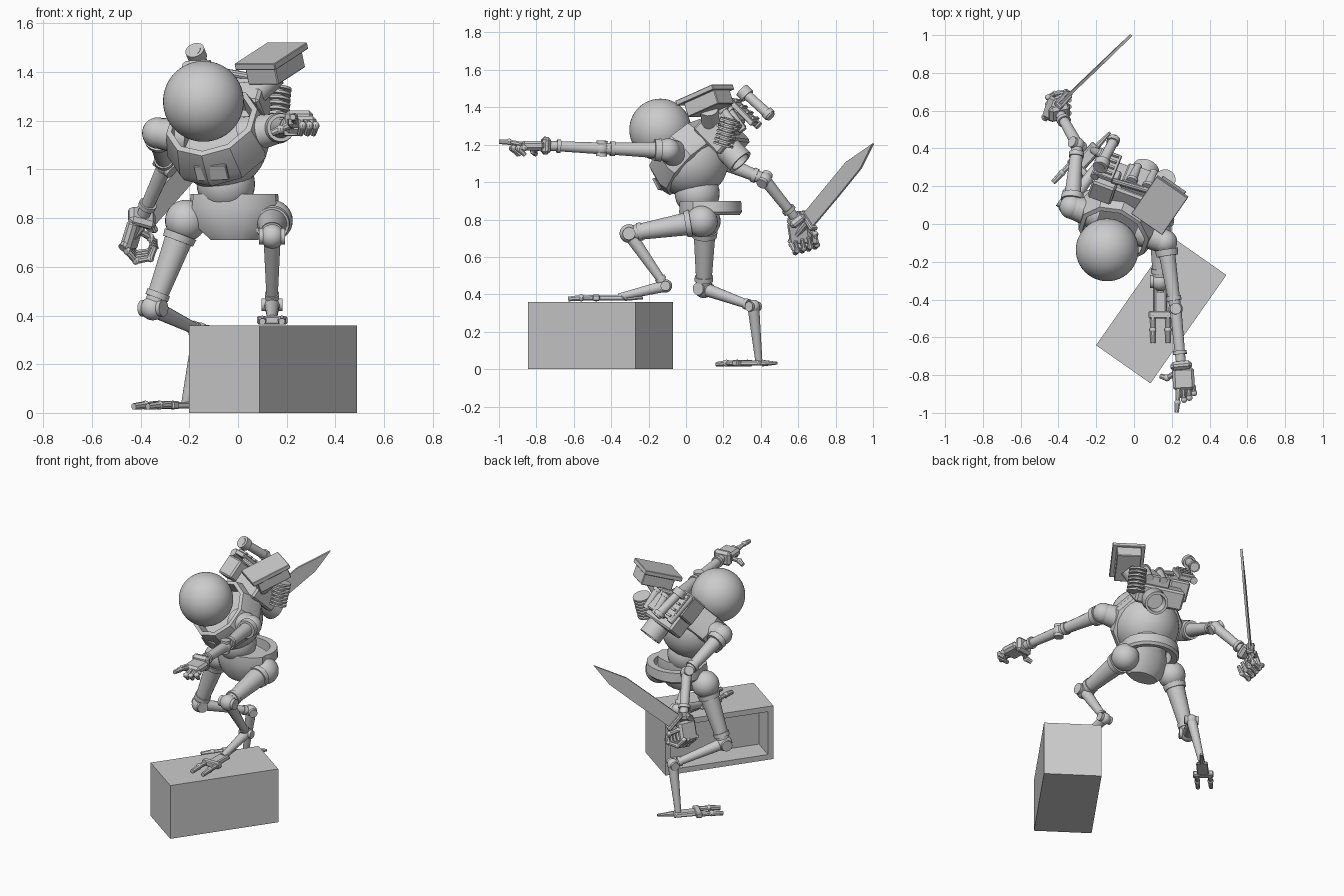
import bpy, bmesh
from math import sin, cos, pi, radians
from mathutils import Vector as V, Matrix

if "Cube" in bpy.data.objects:
    bpy.data.objects.remove(bpy.data.objects["Cube"])

def emit(name, bm, smooth=True):
    bmesh.ops.recalc_face_normals(bm, faces=bm.faces)
    for f in bm.faces:
        f.smooth = smooth
    for e in bm.edges:
        e.smooth = e.calc_face_angle(0) < radians(32)
    me = bpy.data.meshes.new(name)
    bm.to_mesh(me)
    bm.free()
    ob = bpy.data.objects.new(name, me)
    bpy.context.collection.objects.link(ob)
    return ob

def frame(o, x, y, z):
    m = Matrix((V(x).normalized(), V(y).normalized(), V(z).normalized())).transposed().to_4x4()
    m.translation = V(o)
    return m

def aim(o, z, x=(1, 0, 0)):
    z = V(z).normalized()
    y = z.cross(V(x))
    if y.length < 0.05:
        y = z.cross(V((0, 0, 1)))
    return frame(o, y.normalized().cross(z), y, z)

def ball(name, c, r, seg=28):
    bm = bmesh.new()
    bmesh.ops.create_uvsphere(bm, u_segments=seg, v_segments=seg // 2 + 2, radius=r,
                              matrix=Matrix.Translation(c))
    return emit(name, bm)

def lathe(name, prof, m, seg=24, closed=False):
    bm = bmesh.new()
    rings = [[bm.verts.new(m @ V((r * cos(2 * pi * (i + .5) / seg), r * sin(2 * pi * (i + .5) / seg), z)))
              for i in range(seg)] for r, z in prof]
    n = len(rings)
    for k in range(n if closed else n - 1):
        a, b = rings[k], rings[(k + 1) % n]
        for i in range(seg):
            j = (i + 1) % seg
            bm.faces.new((a[i], a[j], b[j], b[i]))
    if not closed:
        bm.faces.new(rings[0])
        bm.faces.new(rings[-1])
    return emit(name, bm)

def rod(name, a, b, r1, r2=None, seg=16):
    a, b = V(a), V(b)
    return lathe(name, [(r1, 0), (r2 or r1, (b - a).length)], aim(a, b - a), seg)

def box(name, m, size, bevel=0.0, taper=1.0):
    bm = bmesh.new()
    bmesh.ops.create_cube(bm, size=1)
    for v in bm.verts:
        k = taper if v.co.z > 0 else 1
        v.co = V((v.co.x * size[0] * k, v.co.y * size[1] * k, v.co.z * size[2]))
    if bevel:
        bmesh.ops.bevel(bm, geom=bm.edges[:], offset=bevel, segments=1, affect='EDGES')
    bm.transform(m)
    return emit(name, bm, False)

def disk(name, c, axis, r, w):
    c, a = V(c), V(axis).normalized() * w / 2
    return rod(name, c - a, c + a, r, seg=24)

def finger(name, pts, r=.016):
    for i in range(len(pts) - 1):
        rod(name, pts[i], pts[i + 1], r, r * .8, 8)
        ball(name + "_joint", pts[i], r * 1.1, 10)

# crate with a recessed open side
bm = bmesh.new()
bmesh.ops.create_cube(bm, size=1)
for v in bm.verts:
    v.co = V((v.co.x * .7, v.co.y * .352, v.co.z * .358))
side = max(bm.faces, key=lambda f: f.calc_center_median().y)
bmesh.ops.inset_individual(bm, faces=[side], thickness=.05)
side = bmesh.ops.extrude_discrete_faces(bm, faces=[side])["faces"][0]
bmesh.ops.translate(bm, verts=side.verts[:], vec=(0, -.16, 0))
bm.transform(Matrix.Translation((.144, -.456, .179)) @ Matrix.Rotation(radians(55), 4, 'Z'))
emit("crate", bm, False)

# torso frame: side, back, axis
S, B, A, C = V((.94, -.35, .04)), V((.215, .66, .724)), V((-.27, -.67, .69)), V((-.07, .04, 1.10))
T = frame(C, S, B, A)
L = lambda s, b, a: T @ V((s, b, a))
P = lambda s, b, a: T @ Matrix.Translation((s, b, a))

# head and torso
ball("head", (-.142, -.137, 1.28), .166, 48)
lathe("torso_body", [(.2 * sin(t * pi / 16), -.2 * cos(t * pi / 16) + .02) for t in range(1, 9)], T, 32)
lathe("chest_collar", [(.195, -.03), (.215, -.02), (.225, .02), (.195, .14), (.172, .145), (.165, .06)], T, 10)
box("chest_panel", aim(L(.02, -.205, .05), -B + A * .3, S), (.14, .07, .014), .003)
ball("waist", (-.05, .06, .94), .12, 32)

# pelvis
lathe("belt", [(.125, .90), (.168, .90), (.172, .84), (.16, .825), (.125, .83)],
      Matrix.Translation((-.015, .135, 0)) @ Matrix.Diagonal((1.08, .96, 1, 1)), 24, True)
lathe("pelvis_cup", [(.13, .90), (.135, .84), (.115, .76), (.075, .71)],
      Matrix.Translation((-.015, .065, 0)) @ Matrix.Diagonal((1.34, .78, 1, 1)), 12)

# legs: hip, knee, ankle, foot, toe direction
def leg(name, hip, knee, ankle, foot, fwd, hinge, thick):
    hip, knee, ankle, foot = V(hip), V(knee), V(ankle), V(foot)
    fwd, hinge = V(fwd).normalized(), V(hinge).normalized()
    ball(name + "_hip", hip, .085)
    d = (knee - hip).normalized()
    rod(name + "_hip_collar", hip + d * .06, hip + d * .09, thick + .012, thick + .008, 20)
    rod(name + "_thigh", hip + d * .08, knee, thick, .039, 20)
    rod(name + "_knee_cuff", knee - d * .07, knee - d * .045, .05)
    ball(name + "_knee", knee, .05)
    disk(name + "_knee_disk", knee, hinge, .034, .108)
    rod(name + "_shin", knee, ankle, .036, .022)
    rod(name + "_shin_cuff", knee.lerp(ankle, .84), knee.lerp(ankle, .9), .03)
    ball(name + "_ankle", ankle, .036)
    disk(name + "_ankle_disk", ankle, hinge, .026, .086)
    rod(name + "_metatarsal", ankle, foot, .032, .019)
    sd = fwd.cross(V((0, 0, 1)))
    up = V((0, 0, 1))
    g = V((foot.x, foot.y, foot.z - .004))
    box(name + "_foot_plate", frame(g + fwd * .05, sd, up.cross(sd), up), (.075, .17, .026), .006, .8)
    box(name + "_toe_bar", frame(g + fwd * .12, sd, up.cross(sd), up), (.125, .04, .034), .006)
    rod(name + "_heel", g - fwd * .03, g - fwd * .13, .018, .008, 8)
    for s in (-1, 1):
        t = g + fwd * .12 + sd * .04 * s
        finger(name + "_toe", [t, t + fwd * .08, t + fwd * .15 - up * .006], .017)

leg("raised_leg", (.14, .085, .79), (.14, -.305, .725), (.14, -.11, .445), (.14, -.36, .385),
    (0, -1, 0), (1, 0, 0), .062)
leg("standing_leg", (-.215, .1, .79), (-.35, .095, .43), (-.155, .36, .335), (-.215, .39, .036),
    (-.7, -.75, 0), (.8, -.55, 0), .058)

# arms
def arm(name, sh, el, wr, inner):
    sh, el, wr = V(sh), V(el), V(wr)
    rod(name + "_socket", inner, sh, .08, .062, 20)
    ball(name + "_shoulder", sh, .064)
    d, e = (el - sh).normalized(), (wr - el).normalized()
    rod(name + "_shoulder_cuff", sh + d * .04, sh + d * .075, .062, .058, 20)
    rod(name + "_upper_arm", sh + d * .07, el, .044, .03)
    rod(name + "_elbow_cuff", el - d * .07, el - d * .045, .04)
    ball(name + "_elbow", el, .038)
    disk(name + "_elbow_disk", el, (d + V((.1, 0, .02))).cross(e), .03, .084)
    rod(name + "_forearm", el, wr, .032, .026)
    rod(name + "_wrist_ring", wr - e * .08, wr - e * .06, .037)
    box(name + "_wrist_cuff", aim(wr, e), (.115, .095, .045), .016)

arm("pointing_arm", (.165, -.095, 1.17), (.22, -.45, 1.18), (.25, -.75, 1.195), L(.12, 0, .05))
arm("sword_arm", (-.33, .09, 1.15), (-.3, .42, 1.015), (-.395, .59, .80), L(-.12, 0, .05))

# pointing hand
box("pointing_palm", aim((.262, -.82, 1.195), (.05, -1, 0)), (.115, .05, .12), .014)
finger("index_finger", [(.235, -.87, 1.2), (.23, -.945, 1.215), (.225, -.998, 1.215)], .016)
for i, (x, y) in enumerate(((.265, -.93), (.293, -.92), (.318, -.895))):
    finger("curled_finger", [(x - .005, -.865, 1.195 - i * .006), (x, y, 1.18), (x - .01, y + .035, 1.145)], .016)
finger("pointing_thumb", [(.22, -.79, 1.185), (.175, -.815, 1.165), (.14, -.805, 1.15)], .017)

# sword hand
box("sword_palm", aim((-.435, .61, .73), (-.3, .15, -1), (.3, .9, .1)), (.125, .045, .13), .014)
for i in range(4):
    p = V((-.455, .565 + i * .035, .665 + i * .01))
    finger("grip_finger", [p, p + V((.035, .02, -.04)), p + V((.095, .03, -.03)), p + V((.115, .02, .02))], .015)
finger("grip_thumb", [(-.41, .66, .75), (-.36, .69, .72), (-.335, .69, .67)], .016)

# sword: thin blade with slanted tip
d = V((.55, .525, .65)).normalized()
w = V((.44, .47, -.77))
w = (w - d * w.dot(d)).normalized()
base = V((-.37, .66, .80))
rod("sword_grip", base - d * .19, base, .02, seg=10)
box("sword_guard", frame(base - d * .01, w, d.cross(w), d), (.13, .05, .025), .006)
n = d.cross(w) * .007
bm = bmesh.new()
outline = [(0, -.05), (.42, -.046), (.638, .012), (.48, .05), (.25, .05), (0, .045)]
f = bm.faces.new([bm.verts.new(base + d * t + w * s - n) for t, s in outline])
ex = bmesh.ops.extrude_face_region(bm, geom=[f])
bmesh.ops.translate(bm, verts=[v for v in ex["geom"] if isinstance(v, bmesh.types.BMVert)], vec=n * 2)
emit("sword_blade", bm, False)

# backpack core
box("pack_base", P(0, .22, -.01), (.3, .12, .2), .012)
box("pack_engine", P(.03, .29, 0), (.16, .1, .14), .008)
box("pack_left_case", P(-.13, .26, .07), (.13, .13, .15), .01)
box("pack_plate", P(-.15, .36, .03), (.11, .03, .19), .004)
for i in range(4):
    box("pack_plate_rib", P(-.15, .378, -.04 + i * .045), (.08, .02, .014))

# hopper with slanted lid
u, v = V((.11, .205, .085)), V((.16, -.11, .0))
hop = frame((.137, .1, 1.465), v, u - v * u.dot(v) / v.dot(v), v.cross(u))
box("hopper_lid", hop, (.2, .255, .028), .003)
box("hopper_body", hop @ Matrix.Translation((0, .01, -.05)), (.15, .21, .08), .004)
rod("hopper_support", hop @ V((0, 0, -.08)), L(.08, .22, .03), .05, seg=12)

# ribbed coil on the side
c0, c1 = V((.155, .2, 1.20)), V((.165, .235, 1.33))
rod("coil_core", c0, c1, .03)
for i in range(7):
    disk("coil_ring", c0.lerp(c1, i / 6), c1 - c0, .055, .011)

# exhaust nozzle, open at the lower end
lathe("exhaust", [(.06, .14), (.072, .1), (.072, 0), (.056, 0), (.05, .06)], T @ Matrix.Translation((.04, .2, -.2)), 24)

# tanks and handles behind
rod("long_tank", (-.18, .30, 1.49), (-.10, .455, 1.35), .027)
disk("tank_cap", (-.172, .315, 1.475), A, .04, .045)
disk("tank_ring", (-.11, .44, 1.365), A, .034, .025)
rod("short_tank", (-.21, .25, 1.43), (-.15, .39, 1.30), .022)
rod("pipe", L(-.1, .34, .1), L(.1, .32, .06), .016, seg=10)
for i, s in enumerate((.0, .09)):
    rod("piston", L(s, .32, -.08), L(s, .34, .05), .024, seg=12)
    disk("piston_cap", L(s, .34, .05), A, .03, .02)
